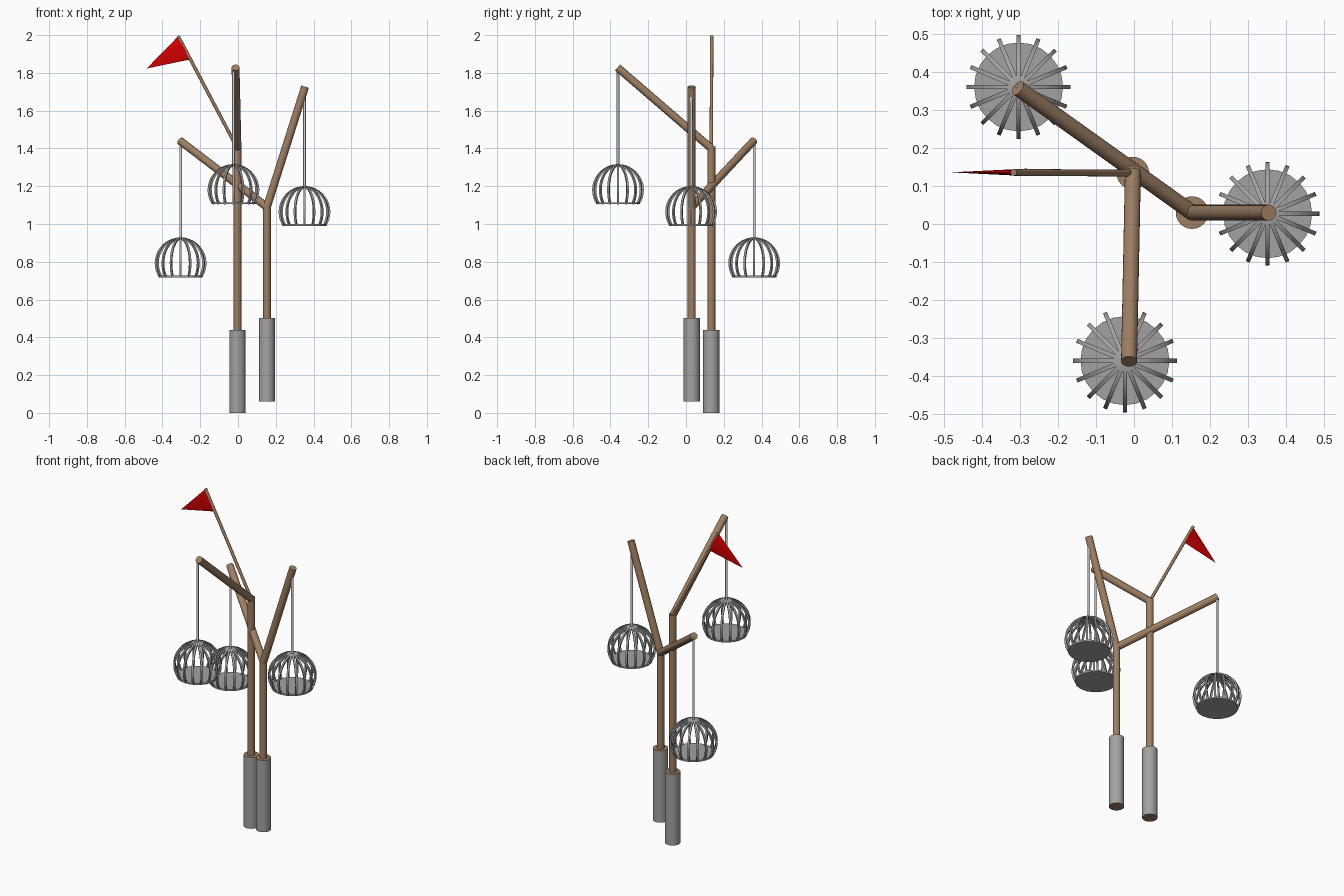
import bpy, bmesh, math
from mathutils import Vector, Matrix

if "Cube" in bpy.data.objects:
    bpy.data.objects.remove(bpy.data.objects["Cube"])


def material(name, r, g, b):
    m = bpy.data.materials.new(name)
    m.diffuse_color = (r, g, b, 1)
    m.use_nodes = True
    m.node_tree.nodes["Principled BSDF"].inputs["Base Color"].default_value = m.diffuse_color
    return m


WOOD = material("brown wood", 0.34, 0.21, 0.125)
GRAY = material("gray metal", 0.37, 0.365, 0.36)
LIGHT = material("light gray rod", 0.72, 0.72, 0.72)
RED = material("red cloth", 0.65, 0.0, 0.0)


def finish(name, bm, mats, smooth=True):
    bmesh.ops.recalc_face_normals(bm, faces=bm.faces[:])
    mesh = bpy.data.meshes.new(name)
    bm.to_mesh(mesh)
    bm.free()
    ob = bpy.data.objects.new(name, mesh)
    bpy.context.collection.objects.link(ob)
    for m in mats:
        mesh.materials.append(m)
    if smooth:
        bpy.ops.object.select_all(action='DESELECT')
        ob.select_set(True)
        bpy.context.view_layer.objects.active = ob
        bpy.ops.object.shade_smooth_by_angle(angle=math.radians(40))
    return ob


def rod(name, a, b, r, mat, cap=None, r2=None, flat=1.0):
    """Cylinder or cone from a to b; flat squashes it along y."""
    a, b = Vector(a), Vector(b)
    d = b - a
    bm = bmesh.new()
    bmesh.ops.create_cone(bm, cap_ends=True, segments=24, radius1=r,
                          radius2=r if r2 is None else r2, depth=d.length)
    if cap:
        bm.normal_update()
        for f in bm.faces:
            f.material_index = 1 if abs(f.normal.z) > 0.9 else 0
    rot = Vector((0, 0, 1)).rotation_difference(d.normalized()).to_matrix().to_4x4()
    bm.transform(Matrix.Translation((a + b) / 2) @ Matrix.Diagonal((1, flat, 1, 1)) @ rot)
    return finish(name, bm, [mat, cap] if cap else [mat])


# Two posts with gray sleeves (brown end faces)
fork_a = (-0.003, 0.134, 1.40)
fork_b = (0.153, 0.030, 1.09)
for label, fork, z0, z1 in (("back", fork_a, 0.0, 0.44), ("front", fork_b, 0.060, 0.503)):
    x, y, z = fork
    rod(label + "_post_sleeve", (x, y, z0), (x, y, z1), 0.043, GRAY, WOOD)
    rod(label + "_post", (x, y, z1 - 0.02), (x, y, z + 0.01), 0.021, WOOD)

# Branches
rod("branch_forward", fork_a, (-0.013, -0.362, 1.828), 0.021, WOOD)
rod("branch_right", fork_b, (0.355, 0.030, 1.727), 0.021, WOOD)
rod("branch_back_left", fork_b, (-0.306, 0.358, 1.440), 0.021, WOOD)

# Flag
rod("flag_pole", fork_a, (-0.317, 0.136, 1.995), 0.009, WOOD)
rod("flag", (-0.285, 0.136, 1.932), (-0.484, 0.136, 1.823), 0.069, RED, r2=0.0, flat=0.14)


def cage(label, x, y, bottom, top):
    """Open dome of 16 ribs with a floor disc, hung on a thin rod."""
    R, n, steps = 0.132, 16, 14
    cz = bottom + 0.075
    end = math.acos(-0.073 / R)
    bm = bmesh.new()
    for i in range(n):
        a = 2 * math.pi * i / n
        out = Vector((math.cos(a), math.sin(a), 0))
        side = Vector((-math.sin(a), math.cos(a), 0)) * 0.0055
        prev = None
        for k in range(steps + 1):
            t = end * k / steps
            d = out * math.sin(t) + Vector((0, 0, math.cos(t)))
            c = Vector((x, y, cz))
            ring = [bm.verts.new(c + d * (R + e) + side * s)
                    for e, s in ((-0.005, -1), (0.005, -1), (0.005, 1), (-0.005, 1))]
            if prev:
                for j in range(4):
                    bm.faces.new((prev[j], prev[j - 1], ring[j - 1], ring[j]))
            else:
                bm.faces.new(ring)
            prev = ring
        bm.faces.new(prev)
    finish(label + "_cage_ribs", bm, [GRAY])
    rod(label + "_cage_floor", (x, y, bottom), (x, y, bottom + 0.010), 0.117, GRAY)
    rod(label + "_cage_hanger", (x, y, cz + R - 0.005), (x, y, top), 0.007, LIGHT)


cage("left", -0.304, 0.361, 0.717, 1.435)
cage("middle", -0.024, -0.360, 1.105, 1.820)
cage("right", 0.352, 0.027, 0.989, 1.705)
